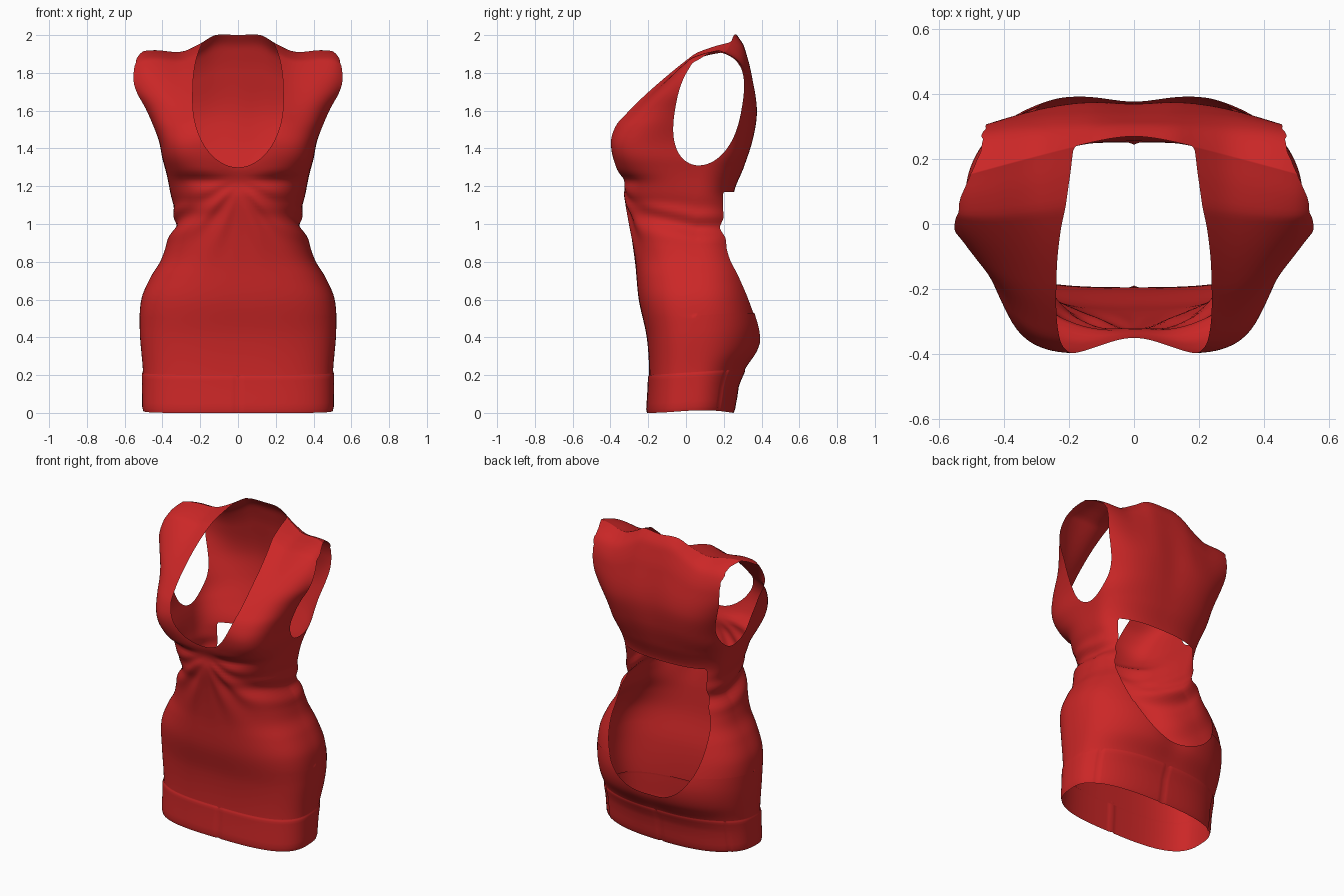
import bpy, bmesh, math

if "Cube" in bpy.data.objects:
    bpy.data.objects.remove(bpy.data.objects["Cube"])

SEG = 160


def curve(keys):
    """Smooth interpolation through (position, value) pairs."""
    def f(t):
        t = min(max(t, keys[0][0]), keys[-1][0])
        i = 0
        while i < len(keys) - 2 and t > keys[i + 1][0]:
            i += 1

        def slope(j):
            lo, hi = max(j - 1, 0), min(j + 1, len(keys) - 1)
            return (keys[hi][1] - keys[lo][1]) / (keys[hi][0] - keys[lo][0])
        (x0, y0), (x1, y1) = keys[i], keys[i + 1]
        d = x1 - x0
        u = (t - x0) / d
        return (y0 * (1 + 2 * u) * (1 - u) ** 2 + y1 * u * u * (3 - 2 * u)
                + d * u * (1 - u) * (slope(i) * (1 - u) - slope(i + 1) * u))
    return f


def bump(v, centre, width):
    return math.exp(-((v - centre) / width) ** 2)


# Body profiles by height: half width, front, back and side-line depth
half_width = curve([(0, .5), (.2, .503), (.42, .52), (.6, .512), (.72, .462), (.8, .412),
                    (.87, .385), (.92, .37), (.98, .325), (1.04, .342), (1.09, .34),
                    (1.15, .355), (1.25, .375), (1.35, .4), (1.45, .418), (1.53, .445),
                    (1.64, .495), (1.755, .558), (1.89, .615), (2, .63)])
front = curve([(0, -.205), (.2, -.195), (.4, -.208), (.6, -.25), (.8, -.27), (1, -.30),
               (1.15, -.33), (1.22, -.335), (1.3, -.377), (1.42, -.402), (1.5, -.394),
               (1.58, -.357), (1.755, -.185), (1.944, .065), (1.98, .17), (2, .27)])
back = curve([(0, .25), (.1, .27), (.2, .315), (.3, .385), (.4, .412), (.5, .405), (.7, .355),
              (.9, .298), (1.1, .267), (1.17, .255), (1.3, .308), (1.45, .36), (1.6, .38),
              (1.8, .346), (1.9, .32), (1.95, .303), (2, .27)])
side = curve([(0, .03), (.4, .06), (1.2, .06), (1.4, .12), (1.7, .14), (1.85, .18),
              (1.94, .225), (2, .27)])
squareness = curve([(0, 2.6), (1.2, 2.5), (1.5, 2.9), (2, 3)])
shoulder_z = curve([(0, 2), (.12, 2), (.2, 1.955), (.3, 1.912), (.44, 1.92), (.52, 1.908),
                    (.57, 1.86), (.63, 1.82)])


def tilt(x):
    return .28 * (math.sqrt(x * x + .01) - .1)


def ridge(x):
    return .27 - tilt(x)


def body_point(angle, t, grow=0.0):
    c, s = math.cos(angle), math.sin(angle)
    n = squareness(t)
    if s < 0:
        n += 1.9 * bump(t, 1.4, .15) + .4 * bump(t, .2, .5)
    else:
        n -= .4 * bump(t, 1.5, .2) + .25 * bump(t, .3, .4)
    r = (abs(c) ** n + abs(s) ** n) ** (-1 / n)
    # side wrinkles climb towards the front
    x = (half_width(t + .08 * min(s, 0) * bump(t, 1.03, .16)) + grow) * r * c
    mid = side(t)
    depth = (back(t) + grow - mid) if s > 0 else (mid - front(t) + grow)
    y = mid + depth * r * s
    up = max(t - 1.3, 0) / .7
    y -= tilt(x) * up ** (14 if s > 0 else 4)
    z = t + (up * (shoulder_z(abs(x)) - 2) if up else 0)
    if s < 0:
        # dip between the breasts
        y += .045 * bump(x, 0, .11) * bump(t, 1.45, .2) * -s
        # gathered folds fanning out from below the bust
        fan = math.atan2(1.25 - t, abs(x) + .04)
        win = bump(t, 1.04, .17) * min(1, abs(x) / .12) * -s
        y += .009 * math.sin(fan * 15) * win
        # crease under each breast
        y += .018 * bump(t, 1.235, .025) * bump(abs(x), .24, .11) * -s
    else:
        y -= .022 * bump(x, 0, .1) * bump(t, .4, .15) * s
        y -= .010 * bump(x, 0, .1) * bump(t, 1.55, .2) * s
    if t < .5:
        lift = min(max((y + .2) / .45, 0), 1) * .03
        z += lift * (1 if t > .1 else math.sin(math.pi * min(lift / .03, 1)) * .8)
    return x, y, z


def loft(bm, heights, point):
    rings = [[bm.verts.new(point(2 * math.pi * i / SEG, t)) for i in range(SEG)] for t in heights]
    for lo, hi in zip(rings, rings[1:]):
        for i in range(SEG):
            j = (i + 1) % SEG
            bm.faces.new((lo[i], lo[j], hi[j], hi[i]))


def cut(bm, g):
    """Remove the region where g > 0, splitting faces along its border."""
    val = {}
    for v in bm.verts:
        k = g(v.co)
        val[v] = 0.0 if abs(k) < 1e-4 else k
    border = [v for v in bm.verts if val[v] == 0]
    for e in list(bm.edges):
        a, b = e.verts
        va, vb = val[a], val[b]
        if va * vb < 0:
            _, v = bmesh.utils.edge_split(e, a, va / (va - vb))
            val[v] = 0.0
            border.append(v)
    bmesh.ops.connect_verts(bm, verts=border)
    dead = [f for f in bm.faces if sum(val[v] for v in f.verts) > 0]
    bmesh.ops.delete(bm, geom=dead, context='FACES')


def neckline(p):
    a = .24 - .075 * max((p.z - 1.65) / .35, 0) ** 3
    g = 1 - (p.x / a) ** 2 - (min(p.z - 1.65, 0) / .35) ** 2
    return min(g, 10 * (ridge(p.x) - p.y))


def shoulder_edge(y):
    return .573 - .44 * max(y - .04, 0)


def armhole(p):
    q = 1 - abs((p.z - 1.615) / .305) ** 2.5
    mid = .10 + .17 * (min(p.z, 1.82) - 1.5)
    g = q - ((p.y - mid) / .176) ** 2
    ramp = min(max((p.z - 1.79) / .08, 0), 1)
    limit = .3 + ramp * (shoulder_edge(p.y) - .32)
    return min(g, 10 * (abs(p.x) - limit))


def shoulder_end(p):
    return min(abs(p.x) - shoulder_edge(p.y), p.z - 1.72)


opening_width = curve([(.3, .34), (.7, .345), (.85, .33), (1, .29), (1.2, .287)])


def back_opening(p):
    h = opening_width(p.z)
    g = 1 - abs(p.x / h) ** 2.3 - abs(min(p.z - .78, 0) / .43) ** 2.3
    return min(g, 5 * (1.17 - p.z), 10 * (p.y - .05))


red = bpy.data.materials.new("red_fabric")
red.diffuse_color = (.60, .02, .02, 1)
red.use_nodes = True
red.node_tree.nodes["Principled BSDF"].inputs["Base Color"].default_value = red.diffuse_color


def finish(bm, name):
    bmesh.ops.remove_doubles(bm, verts=bm.verts, dist=.0004)
    loose = [v for v in bm.verts if not v.link_faces]
    bmesh.ops.delete(bm, geom=loose, context='VERTS')
    bmesh.ops.recalc_face_normals(bm, faces=bm.faces)
    me = bpy.data.meshes.new(name)
    bm.to_mesh(me)
    bm.free()
    me.materials.append(red)
    ob = bpy.data.objects.new(name, me)
    bpy.context.collection.objects.link(ob)
    bpy.ops.object.select_all(action='DESELECT')
    ob.select_set(True)
    bpy.context.view_layer.objects.active = ob
    bpy.ops.object.shade_smooth_by_angle(angle=math.radians(75))


# Dress body: one tube closing at the shoulders, with its openings cut out
bm = bmesh.new()
levels = [.185 + (1.9 - .185) * i / 104 for i in range(105)]
levels += [1.9 + .1 * math.sin(math.pi / 2 * i / 14) for i in range(1, 15)]
loft(bm, levels, body_point)
bmesh.ops.remove_doubles(bm, verts=bm.verts, dist=.0004)
for opening in (neckline, armhole, shoulder_end, back_opening):
    cut(bm, opening)
finish(bm, "dress_body")


# Hem band: slightly proud of the skirt, with sewn seams pressed in
def hem_point(angle, t):
    i = round(angle / (2 * math.pi) * SEG) % SEG
    seam = i in (SEG * 3 // 4, SEG // 4, SEG // 10, SEG // 2 - SEG // 10)
    grow = .007 - (.007 if seam else 0) - .005 * (bump(t, 0, .012) + bump(t, .2, .008))
    return body_point(angle, t, grow)


bm = bmesh.new()
loft(bm, [0, .008, .02, .05, .08, .11, .14, .17, .185, .193, .198, .2], hem_point)
finish(bm, "hem_band")
